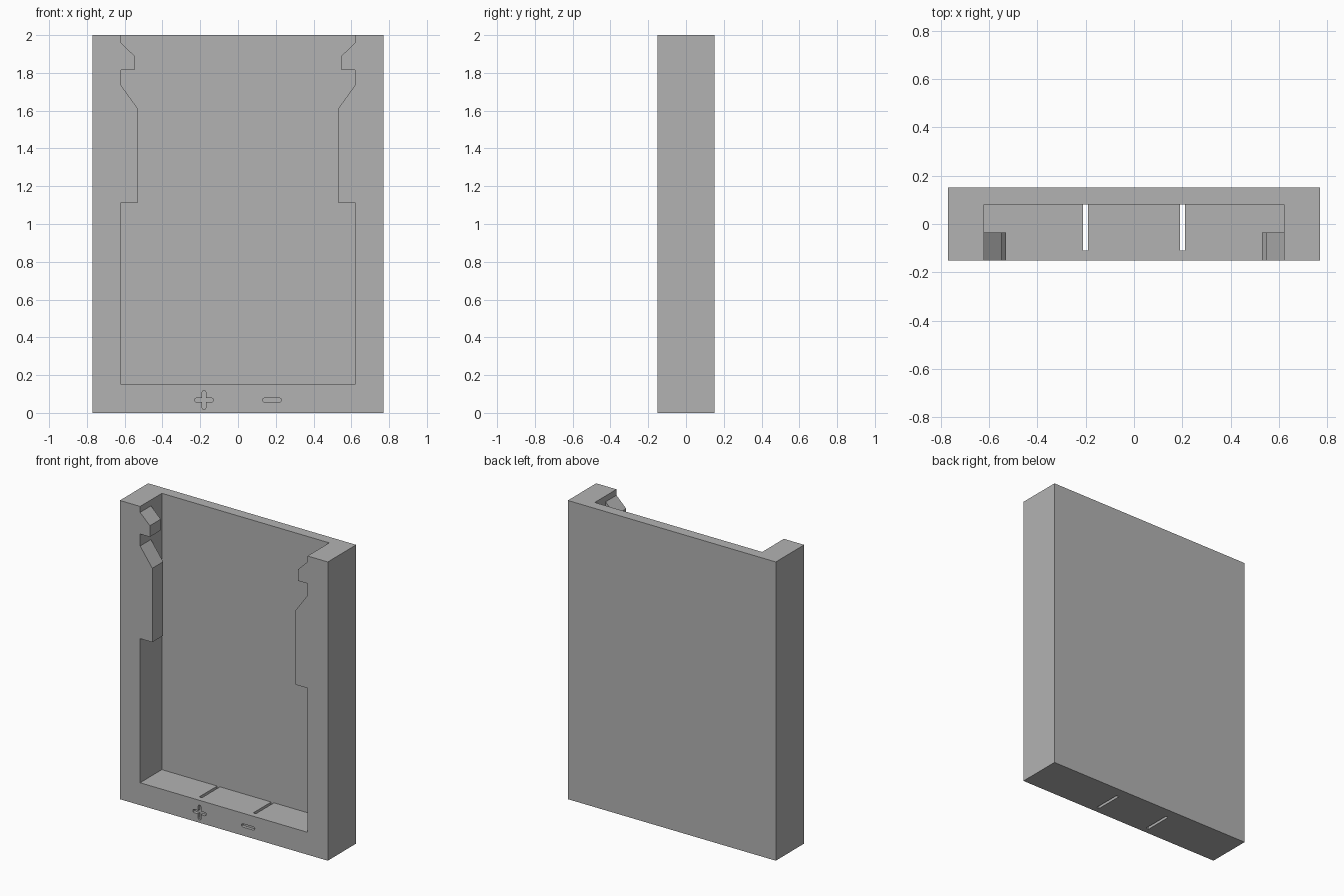
import bpy
import bmesh
from math import cos, sin, pi

if "Cube" in bpy.data.objects:
    bpy.data.objects.remove(bpy.data.objects["Cube"], do_unlink=True)

# One flat grey for the whole tray
GREY = (0.45, 0.45, 0.45, 1)
mat = bpy.data.materials.new("plain grey")
mat.use_nodes = True
mat.diffuse_color = GREY
mat.node_tree.nodes["Principled BSDF"].inputs["Base Color"].default_value = GREY


def prism(name, outline, y0, y1):
    """Extrude a front (x, z) outline from y0 to y1."""
    bm = bmesh.new()
    face = bm.faces.new([bm.verts.new((x, y0, z)) for x, z in outline])
    new = bmesh.ops.extrude_face_region(bm, geom=[face])["geom"]
    for v in new:
        if isinstance(v, bmesh.types.BMVert):
            v.co.y = y1
    bmesh.ops.recalc_face_normals(bm, faces=bm.faces[:])
    mesh = bpy.data.meshes.new(name)
    bm.to_mesh(mesh)
    bm.free()
    mesh.materials.append(mat)
    obj = bpy.data.objects.new(name, mesh)
    bpy.context.collection.objects.link(obj)
    return obj


def rect(x0, x1, z0, z1):
    return [(x0, z0), (x1, z0), (x1, z1), (x0, z1)]


def stroke(cx, cz, upright=False, half=0.05, r=0.011):
    """Rounded bar outline for a polarity mark."""
    pts = []
    for i in range(10):
        a = -pi / 2 + pi * (i if i < 5 else i - 1) / 4
        side = 1 if i < 5 else -1
        u, v = side * (half - r) + r * cos(a), r * sin(a)
        pts.append((cx - v, cz + u) if upright else (cx + u, cz + v))
    return pts


def carve(target, cutter):
    cutter.hide_render = True
    mod = target.modifiers.new("carve", "BOOLEAN")
    mod.operation = "DIFFERENCE"
    mod.solver = "EXACT"
    mod.object = cutter
    bpy.context.view_layer.objects.active = target
    bpy.ops.object.modifier_apply(modifier=mod.name)
    bpy.data.objects.remove(cutter, do_unlink=True)


WALL, FLOOR, BACK, FRONT = 0.62, 0.15, 0.08, -0.15
tray = prism("tray", rect(-0.77, 0.77, 0, 2), FRONT, 0.15)

# Front opening, narrowed by a retaining rail and a small catch on each side
edge = [(WALL, FLOOR), (WALL, 1.115), (0.53, 1.115), (0.53, 1.61), (WALL, 1.735),
        (WALL, 1.815), (0.548, 1.815), (0.548, 1.89), (WALL, 1.96), (WALL, 2.1)]
opening = edge + [(-x, z) for x, z in reversed(edge)]
carve(tray, prism("opening_cutter", opening, -0.2, -0.035))

# Full width pocket behind the rails
carve(tray, prism("pocket_cutter", rect(-WALL, WALL, FLOOR, 2.1), -0.035, BACK))

# Contact slots through the floor
for x in (-0.2, 0.2):
    carve(tray, prism("slot_cutter", rect(x - 0.01, x + 0.01, -0.1, 0.2), -0.11, BACK))

# Engraved polarity marks
for outline in (stroke(-0.18, 0.068), stroke(-0.18, 0.068, True), stroke(0.18, 0.068)):
    carve(tray, prism("mark_cutter", outline, -0.2, FRONT + 0.02))
